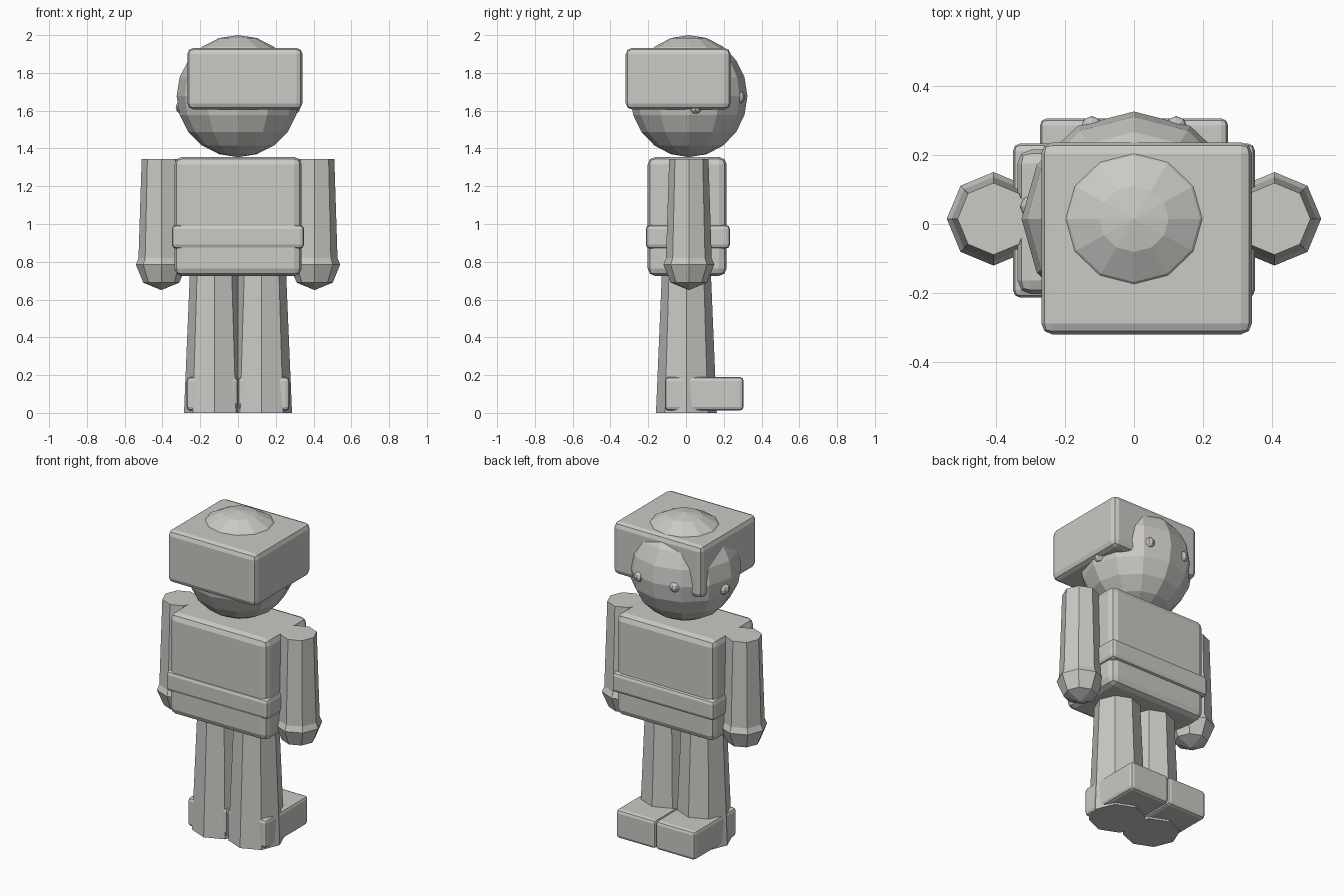
import bpy
import math

if "Cube" in bpy.data.objects:
    bpy.data.objects.remove(bpy.data.objects["Cube"])

stone = bpy.data.materials.new("warm_grey")
stone.diffuse_color = (0.6, 0.585, 0.56, 1)
stone.use_nodes = True
stone.node_tree.nodes["Principled BSDF"].inputs["Base Color"].default_value = stone.diffuse_color


def finish(name):
    ob = bpy.context.object
    ob.name = name
    ob.data.materials.append(stone)
    return ob


def box(name, lo, hi, bevel):
    """Rounded block between two corners."""
    bpy.ops.mesh.primitive_cube_add(size=1)
    ob = finish(name)
    ob.location = [(a + b) / 2 for a, b in zip(lo, hi)]
    size = [b - a for a, b in zip(lo, hi)]
    for v in ob.data.vertices:
        v.co = [c * s for c, s in zip(v.co, size)]
    mod = ob.modifiers.new("rounding", 'BEVEL')
    mod.width = bevel
    mod.segments = 2
    return ob


def ball(name, loc, radii, segments, rings):
    bpy.ops.mesh.primitive_uv_sphere_add(segments=segments, ring_count=rings, radius=1, location=loc)
    ob = finish(name)
    for v in ob.data.vertices:
        v.co = [c * r for c, r in zip(v.co, radii)]
    return ob


def limb(name, x, y, z0, z1, r0, r1):
    """Tapered eight-sided post with a corner on each axis."""
    bpy.ops.mesh.primitive_cone_add(vertices=8, radius1=r0, radius2=r1, depth=z1 - z0,
                                    location=(x, y, (z0 + z1) / 2))
    return finish(name)


# Head and the off-centre cap it pokes through
ball("head", (0, 0.015, 1.677), (0.325, 0.31, 0.323), 12, 10)
box("cap", (-0.268, -0.319, 1.607), (0.341, 0.236, 1.932), 0.032)

# Torso and belt
box("torso", (-0.337, -0.203, 0.725), (0.337, 0.215, 1.355), 0.04)
box("belt", (-0.35, -0.213, 0.87), (0.35, 0.233, 0.995), 0.022)

# Paired parts
for side, s in (("left", -1), ("right", 1)):
    limb(side + "_arm", s * 0.406, 0.015, 0.785, 1.345, 0.122, 0.104)
    ball(side + "_hand", (s * 0.406, 0.015, 0.785), (0.135,) * 3, 8, 4)
    limb(side + "_leg", s * 0.125, 0.002, 0.0, 0.76, 0.161, 0.129)
    x0, x1 = sorted((0, s * 0.272))
    box(side + "_foot", (x0, -0.112, 0.012), (x1, 0.305, 0.19), 0.02)
    ball(side + "_eye", (s * 0.122, 0.28, 1.67), (0.032,) * 3, 8, 6)
    ball(side + "_ear", (s * 0.295, 0.05, 1.618), (0.035,) * 3, 8, 6)
